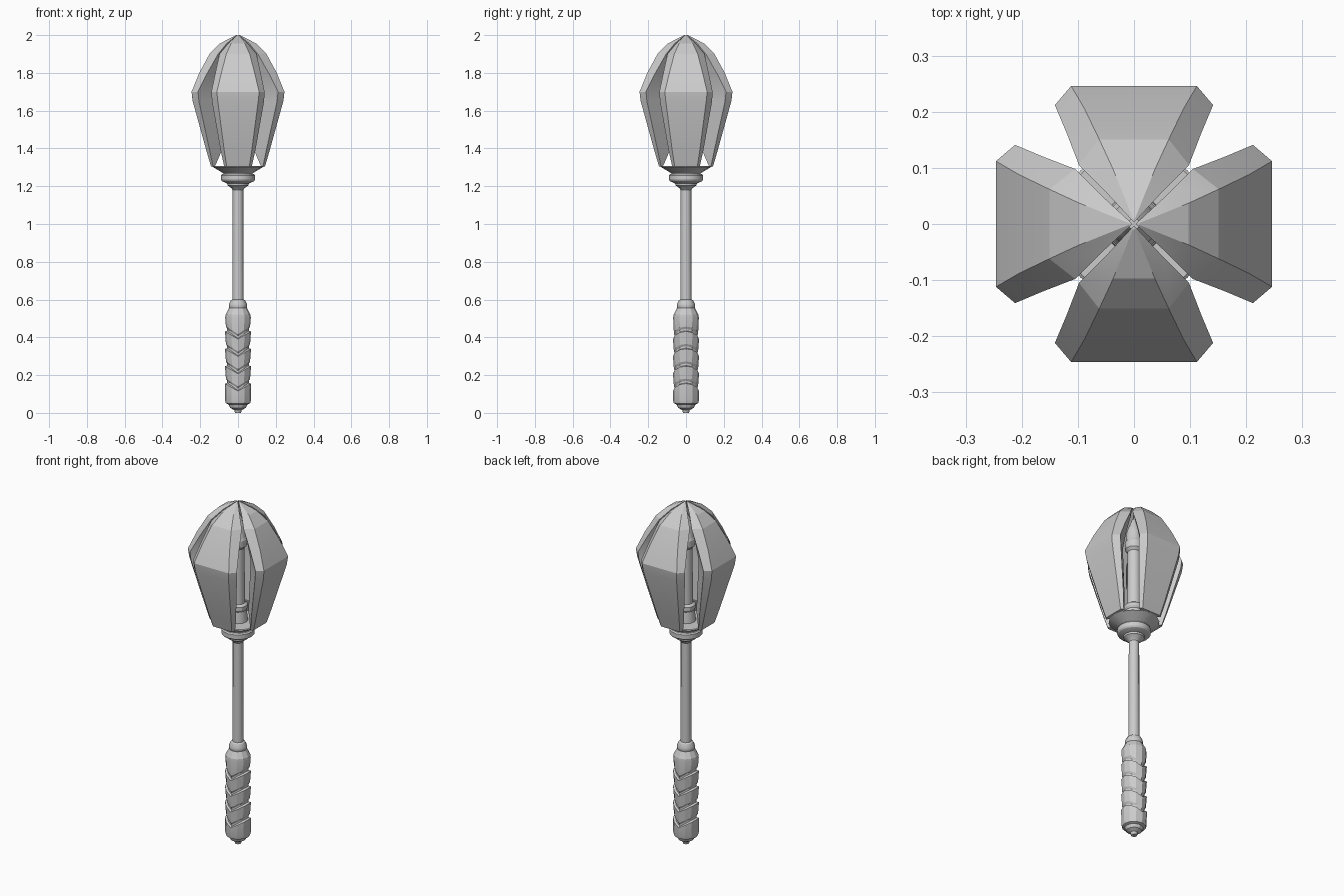
import bpy, bmesh, math
from mathutils import Matrix

if "Cube" in bpy.data.objects:
    bpy.data.objects.remove(bpy.data.objects["Cube"])


def make_object(name, bm, smooth=None):
    bmesh.ops.recalc_face_normals(bm, faces=bm.faces)
    mesh = bpy.data.meshes.new(name)
    bm.to_mesh(mesh)
    bm.free()
    ob = bpy.data.objects.new(name, mesh)
    bpy.context.collection.objects.link(ob)
    if smooth:
        bpy.ops.object.select_all(action='DESELECT')
        ob.select_set(True)
        bpy.context.view_layer.objects.active = ob
        bpy.ops.object.shade_smooth_by_angle(angle=math.radians(smooth))
    return ob


def loft(rings):
    """Skin closed rings of equal length and cap both ends."""
    bm = bmesh.new()
    rows = [[bm.verts.new(p) for p in ring] for ring in rings]
    n = len(rows[0])
    for a, b in zip(rows, rows[1:]):
        for i in range(n):
            j = (i + 1) % n
            bm.faces.new((a[i], a[j], b[j], b[i]))
    bm.faces.new(rows[0])
    bm.faces.new(rows[-1])
    return bm


def lathe(name, profile, n, smooth=30):
    """Profile rows are (radius, z, wave); wave lifts the sides into chevrons."""
    rings = []
    for r, z, *wave in profile:
        w = wave[0] if wave else 0
        ring = []
        for i in range(n):
            t = 2 * math.pi * i / n
            ring.append((r * math.sin(t), -r * math.cos(t), z + w * abs(math.sin(t))))
        rings.append(ring)
    return make_object(name, loft(rings), smooth)


# Grip: pommel, four chevron wraps, tapered neck
grip = [(0.016, 0.0), (0.02, 0.015), (0.042, 0.027), (0.05, 0.045), (0.064, 0.05), (0.068, 0.065)]
for k in range(4):
    z = 0.115 + 0.092 * k
    grip += [(0.069, z, 0.04), (0.057, z + 0.004, 0.04), (0.057, z + 0.014, 0.04), (0.064, z + 0.026, 0.04)]
grip += [(0.068, 0.505), (0.066, 0.52), (0.047, 0.555)]
lathe("grip", grip, 12, 20)

# Shaft with a ring above the grip and a flare under the head
lathe("shaft", [(0.044, 0.55), (0.048, 0.56), (0.048, 0.575), (0.038, 0.595),
                (0.03, 0.6), (0.028, 1.18), (0.035, 1.19), (0.056, 1.205), (0.06, 1.23)], 12)

# Collar and cup that carry the blades
lathe("collar", [(0.06, 1.215), (0.085, 1.227), (0.09, 1.235), (0.09, 1.258), (0.084, 1.265), (0.06, 1.268)], 16)
lathe("cup", [(0.075, 1.26), (0.08, 1.27), (0.135, 1.303), (0.13, 1.307)], 16)

# Core rod hidden between the blades
lathe("core_rod", [(0.055, 1.3), (0.046, 1.37), (0.052, 1.38), (0.052, 1.4), (0.037, 1.41),
                   (0.035, 1.73), (0.048, 1.745), (0.05, 1.785), (0.042, 1.8), (0.042, 1.84),
                   (0.03, 1.88), (0.01, 1.93)], 12)

# Blades: z, then (distance, half width) of front face, outer edge and inner edge
sections = [
    (1.305, (0.143, 0.060), (0.132, 0.073), (0.122, 0.060)),
    (1.390, (0.168, 0.073), (0.150, 0.092), (0.085, 0.025)),
    (1.650, (0.240, 0.107), (0.207, 0.138), (0.105, 0.036)),
    (1.700, (0.246, 0.112), (0.212, 0.141), (0.108, 0.038)),
    (1.800, (0.205, 0.088), (0.162, 0.120), (0.095, 0.050)),
    (1.900, (0.151, 0.062), (0.105, 0.098), (0.070, 0.055)),
    (1.955, (0.097, 0.037), (0.060, 0.053), (0.042, 0.032)),
    (2.000, (0.010, 0.002), (0.006, 0.003), (0.004, 0.001)),
]
for k in range(4):
    rings = []
    for z, f, e, i in sections:
        half = [f, e, i]
        rings.append([(w, -d, z) for d, w in half] + [(-w, -d, z) for d, w in reversed(half)])
    bm = loft(rings)
    bmesh.ops.rotate(bm, cent=(0, 0, 0), matrix=Matrix.Rotation(k * math.pi / 2, 3, 'Z'), verts=bm.verts)
    make_object(f"blade_{k + 1}", bm, 15)
